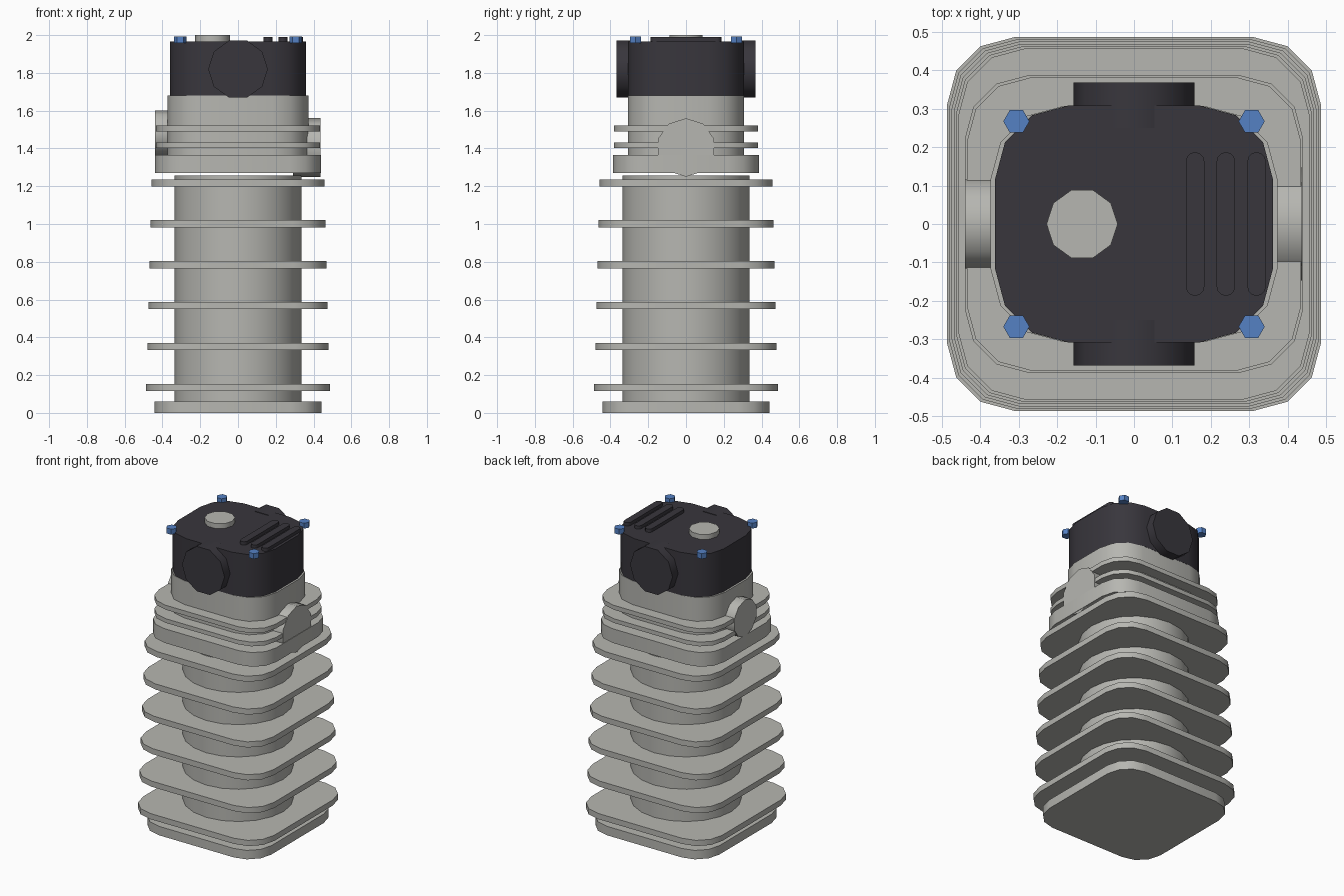
import bpy, bmesh, math

if "Cube" in bpy.data.objects:
    bpy.data.objects.remove(bpy.data.objects["Cube"])


def material(name, rgb):
    m = bpy.data.materials.new(name)
    m.diffuse_color = (*rgb, 1)
    m.use_nodes = True
    m.node_tree.nodes["Principled BSDF"].inputs["Base Color"].default_value = m.diffuse_color
    return m


METAL = material("cast_grey", (0.47, 0.47, 0.44))
DARK = material("cover_black", (0.040, 0.037, 0.046))
BLUE = material("bolt_blue", (0.09, 0.22, 0.55))


def rounded(hx, hy, r, seg=3, cx=0, cy=0):
    """Rounded rectangle outline."""
    pts = []
    for k, (sx, sy) in enumerate([(1, 1), (-1, 1), (-1, -1), (1, -1)]):
        for i in range(seg + 1):
            a = math.pi / 2 * (k + i / seg)
            p = (cx + sx * (hx - r) + r * math.cos(a),
                 cy + sy * (hy - r) + r * math.sin(a))
            pts.append(p)
    return pts


def ngon(n, r, cx=0, cy=0, start=0):
    return [(cx + r * math.cos(start + 2 * math.pi * i / n),
             cy + r * math.sin(start + 2 * math.pi * i / n)) for i in range(n)]


def prism(name, outline, lo, hi, mat, axis="z"):
    """Extrude an outline along an axis, smooth sides and sharp rims."""
    place = {"x": lambda a, b, c: (c, a, b),
             "y": lambda a, b, c: (a, c, b),
             "z": lambda a, b, c: (a, b, c)}[axis]
    bm = bmesh.new()
    bottom = [bm.verts.new(place(a, b, lo)) for a, b in outline]
    top = [bm.verts.new(place(a, b, hi)) for a, b in outline]
    n = len(outline)
    bm.faces.new(bottom)
    bm.faces.new(top)
    for i in range(n):
        j = (i + 1) % n
        bm.faces.new((bottom[i], bottom[j], top[j], top[i]))
    bmesh.ops.recalc_face_normals(bm, faces=bm.faces)
    me = bpy.data.meshes.new(name)
    bm.to_mesh(me)
    bm.free()
    me.materials.append(mat)
    me.shade_smooth()
    me.set_sharp_from_angle(angle=math.radians(40))
    ob = bpy.data.objects.new(name, me)
    bpy.context.collection.objects.link(ob)
    return ob


# Barrel with base flange and six cooling fins, slightly smaller going up
prism("barrel", ngon(20, 0.337), 0.02, 1.257, METAL)
prism("base_flange", rounded(0.442, 0.442, 0.165), 0, 0.06, METAL)
for i in range(6):
    z, h = 0.135 + i * 0.2165, 0.486 - i * 0.0058
    prism(f"barrel_fin_{i + 1}", rounded(h, h, 0.175), z - 0.019, z + 0.019, METAL)

# Cylinder head: bottom block, narrower body, two fins
prism("head_block", rounded(0.44, 0.387, 0.165), 1.27, 1.365, METAL)
prism("head_body", rounded(0.373, 0.307, 0.19), 1.365, 1.68, METAL)
for i, (lo, hi) in enumerate([(1.403, 1.431), (1.491, 1.521)]):
    prism(f"head_fin_{i + 1}", rounded(0.434, 0.381, 0.165), lo, hi, METAL)

# Intake and exhaust ports on the sides
prism("right_port", ngon(10, 0.155, 0, 1.405, math.pi / 2), 0.29, 0.437, METAL, "x")
prism("left_port", ngon(10, 0.122, 0, 1.48, math.pi / 2), -0.44, -0.29, METAL, "x")

# Dark valve cover with round caps front and back
prism("valve_cover", rounded(0.361, 0.308, 0.19), 1.68, 1.967, DARK)
prism("front_cap", ngon(10, 0.158, 0, 1.82), -0.368, -0.25, DARK, "y")
prism("back_cap", ngon(10, 0.158, 0, 1.82), 0.25, 0.368, DARK, "y")

# Ribs and filler plug on the cover
for i in range(3):
    prism(f"cover_rib_{i + 1}", rounded(0.024, 0.187, 0.0239, 3, 0.159 + i * 0.08),
          1.955, 1.989, DARK)
prism("filler_plug", ngon(10, 0.0925, -0.135, 0), 1.95, 2.0, METAL)

# Corner bolts
for sx in (-1, 1):
    for sy in (-1, 1):
        side = ("left" if sx < 0 else "right") + ("_front" if sy < 0 else "_back")
        prism(f"bolt_{side}", ngon(6, 0.034, sx * 0.306, sy * 0.267), 1.957, 1.993, BLUE)
